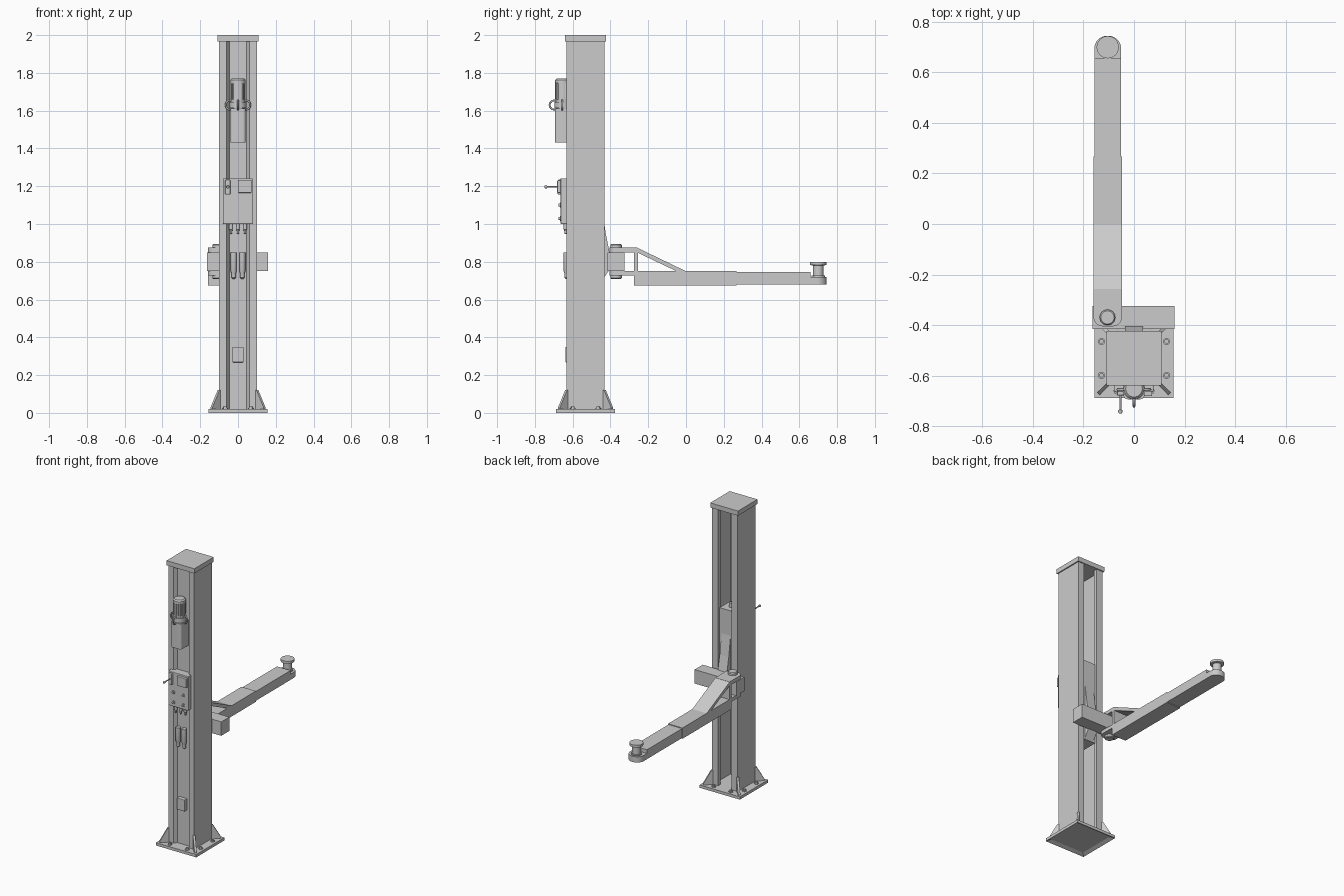
import bpy, bmesh
from math import pi, cos, sin, radians
from mathutils import Vector, Matrix

if "Cube" in bpy.data.objects:
    bpy.data.objects.remove(bpy.data.objects["Cube"])

CY = -0.532   # column centre in y


def finish(name, bm, bevel=0, smooth=False, seg=2):
    bmesh.ops.recalc_face_normals(bm, faces=bm.faces)
    me = bpy.data.meshes.new(name)
    bm.to_mesh(me)
    bm.free()
    ob = bpy.data.objects.new(name, me)
    bpy.context.collection.objects.link(ob)
    if bevel:
        m = ob.modifiers.new("bevel", 'BEVEL')
        m.width, m.segments, m.limit_method = bevel, seg, 'ANGLE'
    if smooth:
        bpy.context.view_layer.objects.active = ob
        ob.select_set(True)
        bpy.ops.object.shade_smooth_by_angle(angle=radians(35))
        ob.select_set(False)
    return ob


def box(name, x0, x1, y0, y1, z0, z1, bevel=0):
    bm = bmesh.new()
    bmesh.ops.create_cube(bm, size=1)
    for v in bm.verts:
        v.co = Vector(((x0 + x1) / 2 + v.co.x * (x1 - x0),
                       (y0 + y1) / 2 + v.co.y * (y1 - y0),
                       (z0 + z1) / 2 + v.co.z * (z1 - z0)))
    return finish(name, bm, bevel)


def prism(name, pts, vec, bevel=0, smooth=False):
    bm = bmesh.new()
    f = bm.faces.new([bm.verts.new(p) for p in pts])
    r = bmesh.ops.extrude_face_region(bm, geom=[f])
    for v in r['geom']:
        if isinstance(v, bmesh.types.BMVert):
            v.co += Vector(vec)
    return finish(name, bm, bevel, smooth)


def lathe(name, loc, prof, n=24, axis='Z'):
    # prof: (radius, height) pairs from bottom to top
    bm = bmesh.new()
    rings = [[bm.verts.new((r * cos(2 * pi * i / n), r * sin(2 * pi * i / n), h))
              for i in range(n)] for r, h in prof]
    for a, b in zip(rings, rings[1:]):
        for i in range(n):
            bm.faces.new((a[i], a[(i + 1) % n], b[(i + 1) % n], b[i]))
    bm.faces.new(rings[0])
    bm.faces.new(rings[-1])
    rot = Matrix.Rotation(pi / 2, 4, 'X') if axis == 'Y' else Matrix()
    bm.transform(Matrix.Translation(loc) @ rot)
    return finish(name, bm, smooth=n > 8)


def tube(name, pts, r, cyclic=False):
    cu = bpy.data.curves.new(name, 'CURVE')
    cu.dimensions, cu.bevel_depth, cu.bevel_resolution = '3D', r, 2
    cu.use_fill_caps = True
    s = cu.splines.new('POLY')
    s.points.add(len(pts) - 1)
    for p, c in zip(s.points, pts):
        p.co = (*c, 1)
    s.use_cyclic_u = cyclic
    ob = bpy.data.objects.new(name, cu)
    bpy.context.collection.objects.link(ob)
    return ob


def rounded(x0, x1, y0, y1, z, r, ends):
    # plan outline with rounded corners at the chosen y ends
    pts = []
    for k, (cx, cy) in enumerate([(x1, y1), (x0, y1), (x0, y0), (x1, y0)]):
        if ('back' if k < 2 else 'front') in ends:
            sx, sy = (-1 if cx == x1 else 1), (-1 if cy == y1 else 1)
            for i in range(9):
                a = k * pi / 2 + i * pi / 16
                pts.append((cx + sx * r + r * cos(a), cy + sy * r + r * sin(a), z))
        else:
            pts.append((cx, cy, z))
    return pts


# Base plate with recessed underside
bm = bmesh.new()
bmesh.ops.create_cube(bm, size=1)
for v in bm.verts:
    v.co = Vector((v.co.x * .314, CY + v.co.y * .314, .01 + v.co.z * .02))
bottom = [f for f in bm.faces if f.normal.z < -.5]
bmesh.ops.inset_individual(bm, faces=bottom, thickness=.035)
for v in bottom[0].verts:
    v.co.z += .012
finish("base_plate", bm)

# Column: open C section with front groove and returned back lips
half = [(.045, -.61), (.06, -.632), (.1, -.632), (.1, -.432), (.052, -.432),
        (.052, -.46), (.06, -.46), (.06, -.442), (.09, -.442), (.09, -.622),
        (.065, -.622), (.049, -.6)]
pts = half + [(-x, y) for x, y in reversed(half)]
prism("column", [(x, y, .02) for x, y in pts], (0, 0, 1.955))
box("column_cap", -.108, .108, CY - .108, CY + .108, 1.967, 2)

# Corner gussets and anchor bolts
for sx in (-1, 1):
    for sy in (-1, 1):
        d = Vector((sx, sy, 0))
        n = Vector((-sy, sx, 0)) * .005
        c = Vector((sx * .097, CY + sy * .097, .02))
        prism("base_gusset", [c - n, c + d * .043 - n, c + d * .043 + Vector((0, 0, .01)) - n,
                              c + d * .006 + Vector((0, 0, .1)) - n, c + Vector((0, 0, .1)) - n], n * 2)
        for x, y in ((.129, .067), (.067, .129)):
            lathe("anchor_bolt", (sx * x, CY + sy * y, .02),
                  [(.014, 0), (.014, .006), (.009, .006), (.009, .014)], 12)

# Lifting carriage inside the column
box("carriage", -.05, .05, -.57, -.445, .69, 1.27)
prism("carriage_wedge", [(-.035, -.45, 1.13), (-.035, -.425, .95), (-.035, -.405, .85),
                         (-.035, -.405, .76), (-.035, -.45, .69)], (.07, 0, 0))
lathe("lift_rod", (0, -.5, 1.27), [(.014, 0), (.014, .03)], 16)
box("cross_beam", -.164, .16, -.415, -.325, .752, .85)

# Swing arm: clevis plates, web, brace and tubes
AX0, AX1 = -.16, -.048
prism("clevis_top", rounded(AX0, AX1, -.405, -.257, .85, .035, ('front',)), (0, 0, .025), smooth=True)
prism("clevis_bottom", rounded(AX0, AX1, -.405, -.26, .727, .035, ('front',)), (0, 0, .025), smooth=True)
box("clevis_web", AX0, AX1, -.275, -.255, .72, .86)
prism("arm_brace", [(AX0, -.26, .875), (AX0, 0, .75), (AX0, -.05, .75), (AX0, -.26, .85)],
      (AX1 - AX0, 0, 0))
box("arm_outer_tube", AX0, AX1, -.275, .268, .675, .751)
box("arm_inner_tube", AX0 + .003, AX1 - .003, .26, .658, .68, .746)
prism("arm_end_plate", rounded(AX0 + .003, AX1 - .003, .64, .745, .68, .05, ('back',)),
      (0, 0, .04), smooth=True)
lathe("pivot_pin", (-.105, -.37, .71), [(.026, 0), (.031, .005), (.031, .178), (.026, .184)])
lathe("lift_pad", (-.104, .7, .715), [(.036, 0), (.036, .012), (.028, .012), (.028, .065),
                                      (.044, .068), (.044, .085)], 32)

# Motor and pump tank
MY = -.652
lathe("motor", (0, MY, 1.6), [(.037, 0), (.037, .145), (.041, .145), (.041, .162), (.033, .17)], 32)
for i in range(16):
    a = 2 * pi * i / 16
    x, y = .038 * cos(a), MY + .038 * sin(a)
    box("motor_fin", x - .002, x + .002, y - .003, y + .003, 1.66, 1.75)
lathe("motor_flange", (0, MY, 1.615), [(.044, 0), (.044, .03)], 32)
prism("pump_tank", rounded(-.041, .041, -.694, -.6, 1.432, .015, ('front', 'back')),
      (0, 0, .18), smooth=True)
ring = [(.024 * cos(i * pi / 8), .024 * sin(i * pi / 8)) for i in range(16)]
tube("front_ring", [(0, -.698 + a, 1.63 + b) for a, b in ring], .005, True)
for s in (-1, 1):
    tube("side_ring", [(s * .045 + a * .8, -.655, 1.63 + b) for a, b in ring], .005, True)

# Control box with screen, lever and buttons
box("control_box", -.08, .078, -.664, -.605, 1.0, 1.242, .004)
box("control_screen", 0, .072, -.682, -.66, 1.165, 1.23, .003)
box("lever_slot", -.068, -.04, -.68, -.66, 1.155, 1.235, .006)
lathe("lever", (-.054, -.675, 1.197), [(.004, 0), (.004, .06), (.008, .062), (.009, .068), (.006, .075)], 12, 'Y')
for x in (-.037, .037):
    for z in (1.03, 1.10):
        lathe("button", (x, -.662, z), [(.013, 0), (.013, .006), (.008, .006), (.008, .012)], 16, 'Y')
for x in (-.037, 0, .037):
    lathe("cable_gland", (x, -.638, .948), [(.005, 0), (.007, .02), (.011, .024), (.011, .055)], 12)

# Front canisters and lower junction box
for x in (-.023, .023):
    lathe("canister", (x, -.632, .71), [(.006, 0), (.012, .006), (.012, .03), (.016, .04), (.016, .138)], 20)
box("junction_box", -.03, .03, -.638, -.605, .268, .35, .004)
